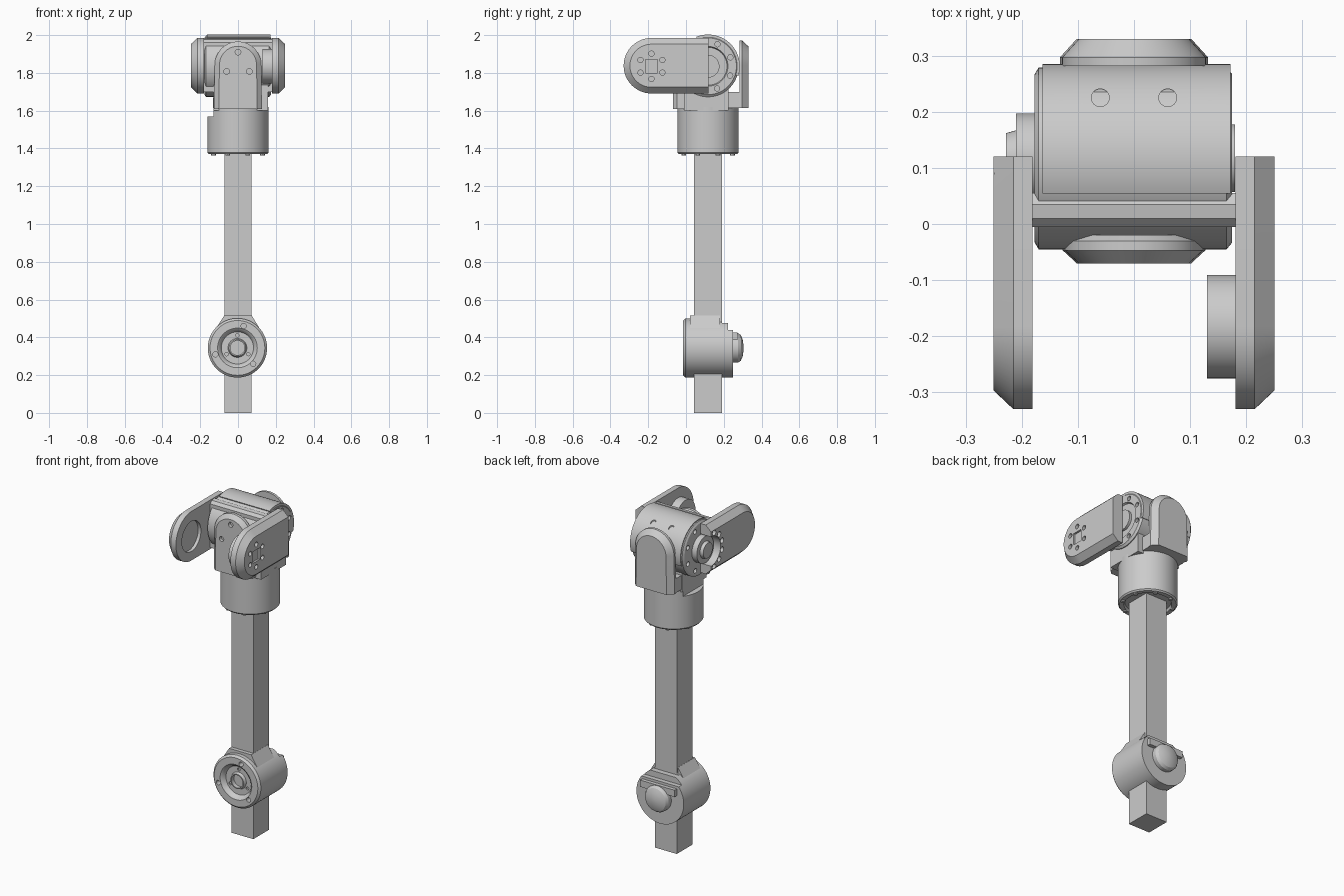
import bpy, bmesh, math
from math import sin, cos, pi, radians

if "Cube" in bpy.data.objects:
    bpy.data.objects.remove(bpy.data.objects["Cube"])


def loft(name, loops):
    """Skin a stack of equal-length loops and cap both ends."""
    bm = bmesh.new()
    rings = [[bm.verts.new(p) for p in lp] for lp in loops]
    n = len(rings[0])
    for a, b in zip(rings, rings[1:]):
        for i in range(n):
            j = (i + 1) % n
            bm.faces.new((a[i], a[j], b[j], b[i]))
    bm.faces.new(rings[0][::-1])
    bm.faces.new(rings[-1])
    bmesh.ops.recalc_face_normals(bm, faces=bm.faces)
    me = bpy.data.meshes.new(name)
    bm.to_mesh(me)
    bm.free()
    ob = bpy.data.objects.new(name, me)
    bpy.context.collection.objects.link(ob)
    return ob


def place(axis, d, u, v):
    return {'x': (d, u, v), 'y': (u, d, v), 'z': (u, v, d)}[axis]


def lathe(name, axis, u, v, prof, n=64):
    """Turned part: prof is (radius, distance along axis)."""
    return loft(name, [[place(axis, d, u + r * cos(2 * pi * i / n), v + r * sin(2 * pi * i / n))
                        for i in range(n)] for r, d in prof])


def prism(name, axis, pts, d0, d1):
    return loft(name, [[place(axis, d, *p) for p in pts] for d in (d0, d1)])


def box(name, x0, x1, y0, y1, z0, z1):
    return prism(name, 'z', [(x0, y0), (x1, y0), (x1, y1), (x0, y1)], z0, z1)


def cut(ob, cutters):
    for c in cutters:
        c.hide_render = True
        m = ob.modifiers.new('cut', 'BOOLEAN')
        m.operation, m.solver, m.object = 'DIFFERENCE', 'EXACT', c
    dg = bpy.context.evaluated_depsgraph_get()
    me = bpy.data.meshes.new_from_object(ob.evaluated_get(dg))
    ob.modifiers.clear()
    ob.data = me
    for c in cutters:
        bpy.data.objects.remove(c)


def holes(axis, spots, r, d0, d1):
    return [lathe('cutter', axis, u, v, [(r, d0), (r, d1)], 16) for u, v in spots]


def around(u, v, r, n, start=0):
    return [(u + r * cos(radians(start) + 2 * pi * i / n),
             v + r * sin(radians(start) + 2 * pi * i / n)) for i in range(n)]


CY = 0.117   # centre of the post in y
HZ = 1.835   # height of the head axis
JZ = 0.344   # height of the lower joint axis

# Square post
box('post', -0.072, 0.072, 0.043, 0.19, 0, 1.42)

# Lower joint with a recessed front face
joint = lathe('lower_joint', 'y', -0.003, JZ, [
    (0.038, 0.02), (0.038, -0.005), (0.044, -0.005), (0.05, 0.012), (0.085, 0.012),
    (0.095, -0.008), (0.105, -0.015), (0.145, -0.015), (0.157, -0.003), (0.157, 0.25)])
cut(joint, holes('y', [(0.03, 0.46), (-0.12, 0.31), (0.08, 0.26)], 0.014, -0.05, 0.02)
    + holes('y', around(-0.003, JZ, 0.066, 3, 90), 0.009, -0.05, 0.03)
    + [box('cutter', -0.3, 0.3, 0.222, 0.4, 0.44, 0.7),
       box('cutter', -0.3, 0.3, 0.19, 0.4, 0.475, 0.7)])
prism('joint_collar', 'y', [(-0.073, 0.515), (0.073, 0.515), (0.125, 0.43), (0.1, 0.3),
                            (-0.1, 0.3), (-0.128, 0.43)], 0.02, 0.18)

# Rear clamp knob and its bar
lathe('clamp_knob', 'y', 0, JZ, [(0.078, 0.24), (0.078, 0.275), (0.068, 0.29),
                                 (0.045, 0.3), (0.01, 0.305)])
box('clamp_bar', -0.115, 0.115, 0.24, 0.272, 0.385, 0.425)

# Neck barrel with a notch at the upper left
neck = lathe('neck', 'z', 0, CY, [(0.085, 1.385), (0.125, 1.385), (0.13, 1.37), (0.155, 1.37),
                                  (0.162, 1.378), (0.162, 1.62)])
cut(neck, [box('cutter', -0.3, -0.13, -0.2, 0.4, 1.57, 1.8)])
for i, (x, y) in enumerate(around(0, CY, 0.14, 8, 22)):
    lathe(f'neck_bolt_{i}', 'z', x, y, [(0.012, 1.363), (0.012, 1.38)], 12)
box('neck_block', -0.13, 0.16, -0.01, 0.225, 1.60, 1.76)

# Horizontal drum in the head, with side bolt holes
drum = lathe('head_drum', 'x', CY, HZ, [(0.15, -0.177), (0.162, -0.17), (0.162, 0.165),
                                        (0.15, 0.175), (0.105, 0.175), (0.10, 0.165)])
cut(drum, holes('x', around(CY, HZ, 0.127, 8, 22), 0.014, 0.15, 0.25)
    + holes('x', around(CY, HZ, 0.127, 8, 22), 0.014, -0.25, -0.155))
lathe('left_hub', 'x', CY, HZ, [(0.08, -0.17), (0.08, -0.21), (0.05, -0.21), (0.045, -0.228)])
lathe('right_hub', 'x', CY, HZ, [(0.06, 0.15), (0.06, 0.18)])

# Curved cover over the top and back of the drum
arc = [radians(112 - 130 * i / 32) for i in range(33)]
cover = prism('drum_cover', 'x',
              [(CY + 0.168 * cos(a), HZ + 0.168 * sin(a)) for a in arc]
              + [(CY + 0.14 * cos(a), HZ + 0.14 * sin(a)) for a in arc[::-1]], -0.163, 0.172)
cut(cover, holes('z', [(-0.06, 0.225), (0.06, 0.225)], 0.016, 1.945, 2.1))


# Front and back arched plates, chamfered on the outside
def arch(name, layers, base):
    loops = []
    for r, y in layers:
        pts = [(r * cos(pi * i / 32), 1.843 + r * sin(pi * i / 32)) for i in range(33)]
        pts = [(r + 0.004, base)] + pts + [(-r - 0.004, base)]
        loops.append([(x, y, z) for x, z in pts])
    return loft(name, loops)


front = arch('front_plate', [(0.108, -0.02), (0.123, -0.03), (0.123, -0.047), (0.098, -0.07)], 1.61)
cut(front, holes('y', [(0, 1.91), (0.06, 1.808), (-0.06, 1.808)], 0.015, -0.1, -0.05))
arch('back_plate', [(0.128, 0.282), (0.128, 0.297), (0.098, 0.33)], 1.615)
box('front_plate_foot', -0.125, 0.125, -0.045, 0.01, 1.61, 1.70)
box('back_plate_foot', -0.128, 0.128, 0.22, 0.29, 1.615, 1.70)


# Two forward arms, rounded at the front and chamfered on the outside
def arm(name, s):
    loops = []
    for r, x in [(0.147, 0.181), (0.147, 0.215), (0.114, 0.25)]:
        pts = [(-0.183 - r * sin(pi * i / 32), 1.838 + r * cos(pi * i / 32)) for i in range(33)]
        pts = [(0.12, 1.838 + r)] + pts + [(0.12, 1.838 - r)]
        loops.append([(s * x, y, z) for y, z in pts])
    return loft(name, loops)


right = arm('right_arm', 1)
cut(right, holes('x', around(-0.183, HZ, 0.067, 6, 30), 0.014, 0.225, 0.3)
    + [box('cutter', 0.238, 0.3, -0.215, -0.15, 1.80, 1.87)])
left = arm('left_arm', -1)
cut(left, [lathe('cutter', 'x', CY, HZ, [(0.088, -0.3), (0.088, -0.15)], 48),
           lathe('cutter', 'x', -0.183, HZ, [(0.09, -0.2), (0.09, -0.1)], 48)]
    + holes('x', around(CY, HZ, 0.105, 12, 15), 0.016, -0.3, -0.232))
lathe('arm_pad', 'x', -0.183, HZ, [(0.092, 0.13), (0.092, 0.19)])

# Cross wall joining the arms
wall = [(-0.005, 1.70), (0.055, 1.70), (0.055, 1.97), (0.035, 1.982), (0.01, 1.978), (-0.005, 1.962)]
prism('arm_cross_wall', 'x', wall, -0.183, 0.183)

# Smooth shading with crisp edges
bpy.ops.object.select_all(action='DESELECT')
for ob in bpy.context.scene.objects:
    ob.select_set(True)
bpy.context.view_layer.objects.active = joint
bpy.ops.object.shade_smooth_by_angle(angle=radians(30))
